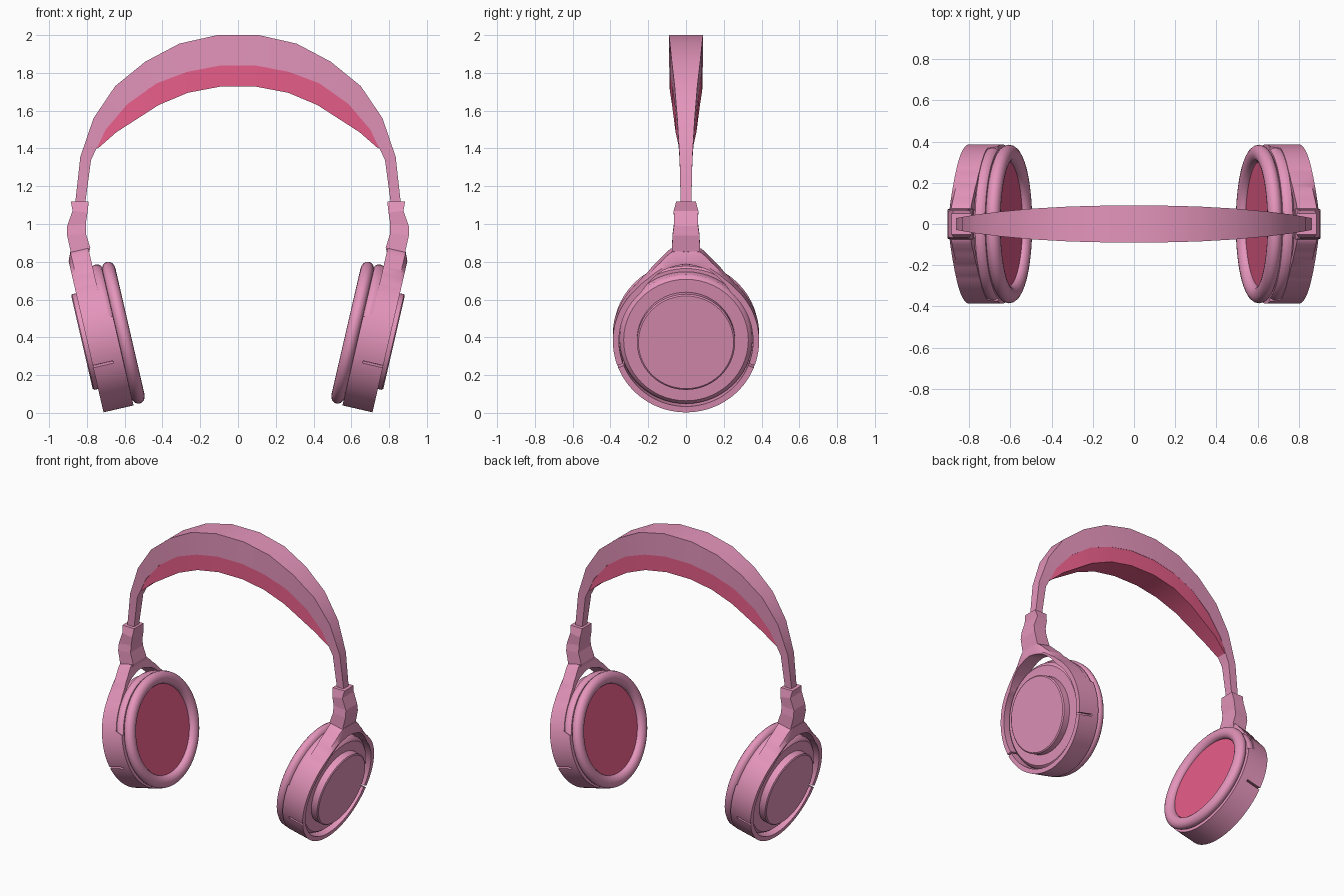
import bpy, bmesh
from math import sin, cos, radians, pi

cube = bpy.data.objects.get("Cube")
if cube:
    bpy.data.objects.remove(cube, do_unlink=True)


def material(name, rgb):
    m = bpy.data.materials.new(name)
    m.use_nodes = True
    m.diffuse_color = (*rgb, 1)
    m.node_tree.nodes["Principled BSDF"].inputs["Base Color"].default_value = (*rgb, 1)
    return m


PINK = material("soft pink", (0.78, 0.30, 0.50))
ROSE = material("deep rose", (0.82, 0.115, 0.26))


def loft(name, rings, mat, closed=False, smooth=True):
    """Skin a row of equal cross-sections, capped unless closed."""
    bm = bmesh.new()
    rows = [[bm.verts.new(p) for p in ring] for ring in rings]
    n = len(rows[0])
    pairs = list(zip(rows, rows[1:]))
    if closed:
        pairs.append((rows[-1], rows[0]))
    else:
        bm.faces.new(rows[0])
        bm.faces.new(rows[-1])
    for a, b in pairs:
        for i in range(n):
            j = (i + 1) % n
            bm.faces.new((a[i], a[j], b[j], b[i]))
    bmesh.ops.remove_doubles(bm, verts=bm.verts, dist=1e-5)
    bmesh.ops.recalc_face_normals(bm, faces=bm.faces)
    mesh = bpy.data.meshes.new(name)
    bm.to_mesh(mesh)
    bm.free()
    mesh.materials.append(mat)
    ob = bpy.data.objects.new(name, mesh)
    bpy.context.collection.objects.link(ob)
    if smooth:
        bpy.ops.object.select_all(action='DESELECT')
        ob.select_set(True)
        bpy.context.view_layer.objects.active = ob
        bpy.ops.object.shade_smooth_by_angle(angle=radians(35))


def arch(name, stations, mat):
    """Arch of box sections; station = outer x, z, inner x, z, half width."""
    full = [(-a, b, -c, d, w) for a, b, c, d, w in reversed(stations)] + stations
    loft(name, [[(a, -w, b), (a, w, b), (c, w, d), (c, -w, d)]
                for a, b, c, d, w in full], mat)


# Headband and its padding
arch("headband", [
    (0.11, 2.0, 0.10, 1.838, 0.09), (0.31, 1.955, 0.27, 1.805, 0.085),
    (0.49, 1.86, 0.43, 1.745, 0.075), (0.65, 1.73, 0.585, 1.635, 0.06),
    (0.765, 1.56, 0.70, 1.50, 0.046), (0.835, 1.355, 0.778, 1.34, 0.034),
    (0.863, 1.10, 0.81, 1.10, 0.028)], PINK)
arch("headband_padding", [
    (0.10, 1.86, 0.095, 1.727, 0.088), (0.28, 1.82, 0.265, 1.695, 0.084),
    (0.44, 1.76, 0.42, 1.63, 0.074), (0.595, 1.65, 0.645, 1.485, 0.055),
    (0.76, 1.43, 0.742, 1.40, 0.036)], ROSE)

# Ear cup frame: d runs inward along the cup axis, angle starts at the top
TILT = radians(13)
CX, CZ = 0.799, 0.38


def cup_point(side, d, r, a):
    up = r * cos(a)
    return (side * (CX - d * cos(TILT) + up * sin(TILT)), r * sin(a),
            CZ + d * sin(TILT) + up * cos(TILT))


def lathe(name, side, profile, mat, segments=56):
    loft(name, [[cup_point(side, d, r, 2 * pi * k / segments) for d, r in profile]
                for k in range(segments)], mat, closed=True)


def arc(name, side, start, end, section, steps):
    """Sweep a section, given as a function of degrees from the top."""
    rings = []
    for k in range(steps + 1):
        deg = start + (end - start) * k / steps
        rings.append([cup_point(side, d, r, radians(deg)) for d, r in section(abs(deg))])
    loft(name, rings, PINK)


def blend(deg, table):
    for (a, va), (b, vb) in zip(table, table[1:]):
        if deg <= b:
            return va + (vb - va) * (deg - a) / (b - a)
    return table[-1][1]


RIM, RIM_IN = 0.387, 0.355


def yoke_section(deg):
    outer = blend(deg, [(0, 0.48), (9, 0.486), (18, 0.442), (30, 0.403), (42, RIM)])
    inner = blend(deg, [(0, 0.418), (18, 0.402), (42, RIM_IN)])
    depth = blend(deg, [(0, 0.117), (72, 0.117), (76, 0.163)])
    drop = (outer - RIM) * 0.5
    return [(0, inner), (0, outer - drop), (0.02, outer), (depth, outer), (depth, inner)]


def shell(d0):
    return lambda deg: [(d0, RIM_IN), (d0, RIM), (0.163, RIM), (0.163, RIM_IN)]


for side, label in ((1, "left"), (-1, "right")):
    # Slider joint between the headband and the yoke
    joint = [(1.12, 1.12, 0.79, 0.885, 0.052), (1.06, 1.07, 0.797, 0.876, 0.065),
             (1.0, 0.99, 0.806, 0.904, 0.064), (0.95, 0.94, 0.806, 0.905, 0.071),
             (0.875, 0.855, 0.782, 0.886, 0.075), (0.84, 0.82, 0.79, 0.88, 0.073)]
    loft(label + "_slider_joint",
         [[(side * xi, -w, zi), (side * xo, -w, zo), (side * xo, w, zo), (side * xi, w, zi)]
          for zi, zo, xi, xo, w in joint], PINK, smooth=False)

    # Yoke around the upper cup, lower shell, and bridges that leave a short slit
    arc(label + "_yoke", side, -110, 110, yoke_section, 110)
    arc(label + "_lower_shell", side, 112, 248, shell(0), 68)
    for start, tag in ((110, "back"), (248, "front")):
        arc(label + "_" + tag + "_shell_bridge", side, start, start + 2, shell(0.11), 1)

    # Cup body, set back inside the rim, with raised cover disc and rear flange
    lathe(label + "_cup", side, [
        (-0.028, 0), (-0.028, 0.252), (-0.022, 0.26), (0.025, 0.26), (0.025, 0.33),
        (0.035, 0.342), (0.05, 0.352), (0.108, 0.352), (0.108, 0.37), (0.116, 0.381),
        (0.134, 0.385), (0.152, 0.381), (0.163, 0.37), (0.165, 0.345), (0.18, 0.345),
        (0.18, 0)], PINK)

    # Ear cushion and inner fabric
    lathe(label + "_cushion", side,
          [(0.197 + 0.036 * cos(2 * pi * k / 16), 0.343 + 0.042 * sin(2 * pi * k / 16))
           for k in range(16)], PINK)
    lathe(label + "_ear_fabric", side,
          [(0.175, 0), (0.175, 0.33), (0.195, 0.33), (0.195, 0)], ROSE)
